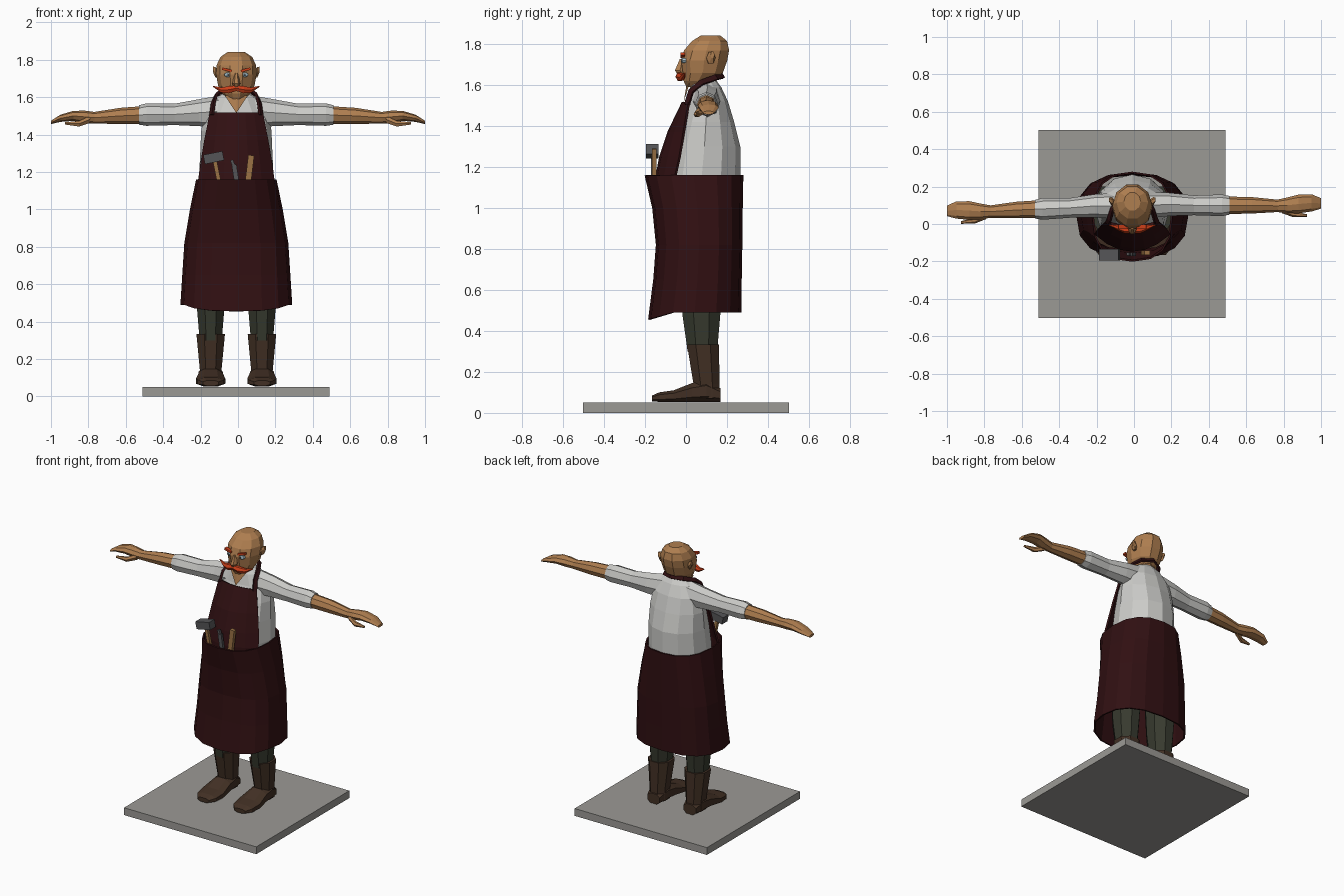
import bpy, bmesh, math
from mathutils import Matrix, Vector

if "Cube" in bpy.data.objects:
    bpy.data.objects.remove(bpy.data.objects["Cube"])

CX = -0.009  # the figure stands slightly off centre


def mat(name, r, g, b):
    m = bpy.data.materials.new(name)
    m.diffuse_color = (r, g, b, 1)
    m.use_nodes = True
    m.node_tree.nodes["Principled BSDF"].inputs["Base Color"].default_value = m.diffuse_color
    return m


SKIN = mat("skin", .43, .21, .08)
SHIRT = mat("shirt_cloth", .6, .6, .58)
APRON = mat("apron_leather", .03, .005, .006)
PANTS = mat("trouser_cloth", .038, .042, .028)
BOOT = mat("boot_leather", .055, .03, .018)
HAIR = mat("red_hair", .6, .05, .01)
STONE = mat("stone", .33, .32, .3)
METAL = mat("metal", .09, .09, .095)
WOOD = mat("wood", .33, .17, .06)
EYE = mat("eye_blue", .4, .55, .62)


def finish(name, bm, material, thick=0):
    bmesh.ops.recalc_face_normals(bm, faces=bm.faces)
    me = bpy.data.meshes.new(name)
    bm.to_mesh(me)
    bm.free()
    me.materials.append(material)
    ob = bpy.data.objects.new(name, me)
    bpy.context.collection.objects.link(ob)
    if thick:
        mod = ob.modifiers.new("thickness", 'SOLIDIFY')
        mod.thickness, mod.offset = thick, 0
    return ob


def ring(axis, c, ra, rb, n=8, power=1, phase=0):
    """Closed cross-section across an axis; power < 1 makes it boxier."""
    pts = []
    for i in range(n):
        a = 2 * math.pi * (i + phase) / n
        u, v = [math.copysign(abs(t) ** power, t) for t in (math.cos(a), math.sin(a))]
        off = {'x': (0, ra * u, rb * v), 'y': (ra * u, 0, rb * v), 'z': (ra * u, rb * v, 0)}[axis]
        pts.append(Vector(c) + Vector(off))
    return pts


def loft(name, rings, material, closed=True, caps=True, thick=0):
    bm = bmesh.new()
    vs = [[bm.verts.new(p) for p in r] for r in rings]
    n = len(vs[0])
    for a, b in zip(vs, vs[1:]):
        for i in range(n if closed else n - 1):
            j = (i + 1) % n
            bm.faces.new((a[i], a[j], b[j], b[i]))
    if caps and closed:
        bm.faces.new(vs[0])
        bm.faces.new(vs[-1])
    return finish(name, bm, material, thick)


def body(name, rows, material, n=12, **kw):
    """Upright loft from rows of (z, half width, front y, back y)."""
    return loft(name, [ring('z', (CX, (f + b) / 2, z), w, (b - f) / 2, n) for z, w, f, b in rows],
                material, **kw)


def limb(name, s, rows, material, n=8, skew=0):
    """Sideways loft from rows of (x, y, z, y radius, z radius)."""
    return loft(name, [ring('x', (CX * (x < .6) + s * x, y - skew * x, z), ry, rz, n)
                       for x, y, z, ry, rz in rows], material)


def box(name, c, size, material, tilt=0):
    bm = bmesh.new()
    m = Matrix.Translation(c) @ Matrix.Rotation(tilt, 4, 'Y') @ Matrix.Diagonal((*size, 1))
    bmesh.ops.create_cube(bm, size=1, matrix=m)
    return finish(name, bm, material)


# Base
box("base_slab", (-.01, 0, .025), (1, 1.005, .05), STONE)

# Torso, neck and open collar
body("shirt_body", [(.95, .19, -.1, .25), (1.16, .2, -.11, .265), (1.3, .193, -.085, .265),
                    (1.42, .188, -.04, .235), (1.52, .17, .003, .205), (1.59, .12, .02, .172),
                    (1.62, .07, .03, .15)], SHIRT)
body("neck", [(1.55, .065, .03, .15), (1.68, .06, .03, .15)], SKIN, n=8)
bm = bmesh.new()
a, b, c, d = [bm.verts.new((CX + x, y, z)) for x, y, z in
              ((-.062, .018, 1.61), (0, .004, 1.61), (.062, .018, 1.61), (0, -.012, 1.515))]
bm.faces.new((a, d, b))
bm.faces.new((b, d, c))
finish("open_collar", bm, SKIN)

# Head
body("head", [(1.59, .045, .0, .09), (1.62, .075, -.015, .135), (1.66, .097, -.02, .185),
              (1.72, .108, -.03, .207), (1.77, .106, -.015, .216), (1.815, .085, .025, .205),
              (1.842, .045, .07, .17)], SKIN, n=10)
body("nose", [(1.652, .012, -.045, 0), (1.672, .022, -.058, 0), (1.728, .009, -.032, 0)], SKIN, n=6)

# Parts on both sides
for s, side in ((-1, "left"), (1, "right")):
    skew = .04 if s < 0 else 0
    limb(side + "_ear", s, [(.095, .115, 1.725, .016, .022), (.112, .122, 1.733, .022, .032),
                            (.124, .13, 1.748, .01, .018)], SKIN, 6)
    limb(side + "_moustache", s, [(0, -.032, 1.648, .017, .017), (.04, -.03, 1.64, .021, .022),
                                  (.08, -.018, 1.638, .015, .016), (.125, -.005, 1.658, .003, .003)],
         HAIR, 6)
    loft(side + "_eye", [ring('y', (CX + s * .046, y, 1.72), r, r * .7, 8)
                         for y, r in ((.01, .02), (-.018, .018), (-.023, .008))], EYE)
    box(side + "_pupil", (CX + s * .044, -.0235, 1.72), (.008, .004, .01), METAL)
    box(side + "_eyebrow", (CX + s * .05, -.016, 1.746), (.052, .024, .013), HAIR, -s * .25)

    # Arms
    limb(side + "_sleeve", s, [(.08, .1, 1.525, .07, .085), (.2, .105, 1.517, .062, .072),
                               (.33, .1, 1.508, .053, .057), (.48, .1, 1.507, .058, .06),
                               (.52, .1, 1.505, .05, .052)], SHIRT, skew=skew)
    limb(side + "_forearm", s, [(.5, .1, 1.505, .047, .047), (.63, .1, 1.5, .044, .043),
                                (.77, .097, 1.49, .033, .031)], SKIN, skew=skew)
    limb(side + "_hand", s, [(.765, .097, 1.49, .033, .031), (.82, .1, 1.495, .042, .033),
                             (.88, .107, 1.5, .05, .027), (.95, .113, 1.487, .046, .019),
                             (1.0, .11, 1.465, .028, .009)], SKIN, skew=skew)
    limb(side + "_thumb", s, [(.79, .08, 1.482, .022, .022), (.85, .053, 1.458, .016, .017),
                              (.925, .045, 1.46, .007, .007)], SKIN, 6, skew)

    # Legs and boots
    lx = CX + s * .137
    loft(side + "_trouser_leg", [ring('z', (lx, y, z), rx, ry, 8, 1, .5) for z, y, rx, ry in
                                 ((.3, .08, .064, .078), (.48, .075, .08, .1), (.9, .08, .1, .13))], PANTS)
    loft(side + "_boot_shaft", [ring('z', (lx, y, z), rx, ry, 8, .9, .5) for z, y, rx, ry in
                                ((.07, .1, .062, .068), (.14, .1, .062, .068), (.335, .083, .082, .084))], BOOT)
    loft(side + "_boot_foot", [ring('y', (lx, y, (lo + hi) / 2), rx, (hi - lo) / 1.85, 8, .8, .5)
                               for y, lo, hi, rx in ((.168, .054, .12, .05), (.1, .054, .16, .068),
                                                     (.03, .054, .145, .07), (-.06, .054, .11, .083),
                                                     (-.13, .054, .1, .075), (-.165, .057, .085, .045))], BOOT)

# Apron skirt: wraps all round, its front hem dips
rows = []
for z, w, f, b in ((1.16, .21, -.197, .275), (1.0, .243, -.16, .272), (.82, .273, -.142, .27),
                   (.65, .284, -.155, .267), (.49, .294, -.18, .265)):
    r = ring('z', (CX, (f + b) / 2, z), w, (b - f) / 2, 16, .8)
    if z < .5:
        for p in r:
            p.z -= .035 * max(0, (-.06 - p.y) / .12)
    rows.append(r)
loft("apron_skirt", rows, APRON, caps=False, thick=.01)

# Apron bib: curved panel narrowing upward
bib = []
for z, w, front, edge in ((1.0, .2, -.14, -.05), (1.16, .2, -.142, -.05), (1.25, .188, -.125, -.03),
                          (1.37, .168, -.085, -.01), (1.515, .14, -.015, .015)):
    bib.append([Vector((CX + w * t, front + (edge - front) * t * t, z))
                for t in (-1, -.66, -.33, 0, .33, .66, 1)])
loft("apron_bib", bib, APRON, closed=False, thick=.012)

# Neck strap running from one bib corner round the neck to the other
half = [(.132, .005, 1.505), (.123, .025, 1.57), (.108, .075, 1.612), (.07, .145, 1.637)]
path = [(-x, y, z) for x, y, z in half] + [(0, .178, 1.645)] + half[::-1]
strap = []
for i, p in enumerate(path):
    t = (Vector(path[min(i + 1, 8)]) - Vector(path[max(i - 1, 0)])).normalized()
    out = Vector((p[0], p[1] - .09, .05)).normalized()
    across = t.cross(out).normalized() * .013
    out = across.cross(t).normalized() * .007
    c = Vector(p) + Vector((CX, 0, 0))
    strap.append([c + across + out, c - across + out, c - across - out, c + across - out])
loft("apron_strap", strap, APRON)

# Tools in the apron pocket
box("hammer_handle", (-.11, -.162, 1.19), (.022, .02, .16), WOOD, -.2)
box("hammer_head", (-.13, -.165, 1.277), (.105, .06, .05), METAL, -.2)
box("chisel_blade", (-.012, -.162, 1.18), (.026, .018, .12), METAL, -.15)
box("chisel_tip", (-.027, -.16, 1.245), (.016, .016, .04), METAL, -.35)
box("wooden_handle", (.062, -.155, 1.215), (.032, .024, .15), WOOD, .12)
